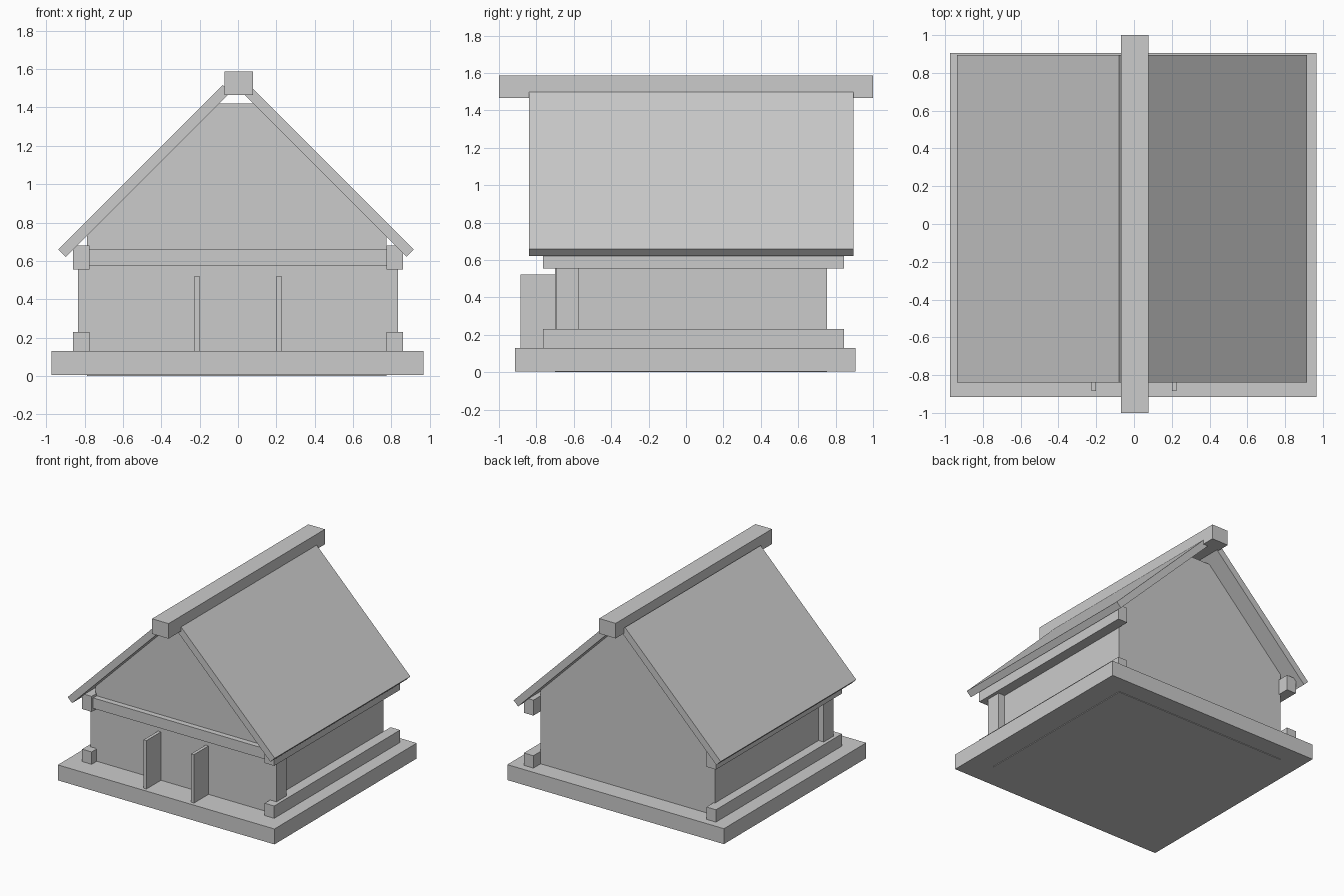
import bpy
import bmesh
from mathutils import Vector

if "Cube" in bpy.data.objects:
    bpy.data.objects.remove(bpy.data.objects["Cube"])


def prism(name, profile, y0, y1):
    """Extrude an (x, z) outline along y."""
    bm = bmesh.new()
    face = bm.faces.new([bm.verts.new((x, y0, z)) for x, z in profile])
    ext = bmesh.ops.extrude_face_region(bm, geom=[face])
    verts = [g for g in ext["geom"] if isinstance(g, bmesh.types.BMVert)]
    bmesh.ops.translate(bm, verts=verts, vec=Vector((0, y1 - y0, 0)))
    bmesh.ops.recalc_face_normals(bm, faces=bm.faces)
    mesh = bpy.data.meshes.new(name)
    bm.to_mesh(mesh)
    bm.free()
    obj = bpy.data.objects.new(name, mesh)
    bpy.context.collection.objects.link(obj)
    return obj


def box(name, x0, x1, y0, y1, z0, z1):
    x0, x1 = sorted((x0, x1))
    return prism(name, [(x0, z0), (x1, z0), (x1, z1), (x0, z1)], y0, y1)


# Plinth and gabled house body (its underside just shows below the plinth)
box("plinth", -0.973, 0.967, -0.915, 0.905, 0.005, 0.13)
prism("house_body",
      [(-0.787, 0.0), (0.775, 0.0), (0.775, 0.727), (0.082, 1.42),
       (-0.1, 1.42), (-0.787, 0.732)], -0.70, 0.753)

# Paired parts on the left and right
for side, s in (("left", -1), ("right", 1)):
    box(side + "_sill_beam", s * 0.775, s * 0.86, -0.765, 0.845, 0.13, 0.23)
    box(side + "_eave_beam", s * 0.775, s * 0.86, -0.765, 0.845, 0.555, 0.68)
    box(side + "_front_post", s * 0.71, s * 0.833, -0.696, -0.572, 0.13, 0.60)
    box(side + "_door_panel", s * 0.2, s * 0.226, -0.885, -0.69, 0.13, 0.522)

# Cross beam over the entrance
box("front_cross_beam", -0.78, 0.78, -0.745, -0.69, 0.575, 0.66)

# Roof slabs at 45 degrees, offset slightly so they meet under the ridge
for side, s, shift in (("left", -1, -0.01), ("right", 1, 0.01)):
    eave = 0.927
    outline = [(eave, 0.66), (0.07, 1.517), (0.031, 1.478), (eave - 0.039, 0.621)]
    prism(side + "_roof_slab", [(s * x - 0.01, z) for x, z in outline],
          -0.84, 0.895)

# Ridge beam
box("ridge_beam", -0.07, 0.078, -1.0, 1.0, 1.465, 1.587)
